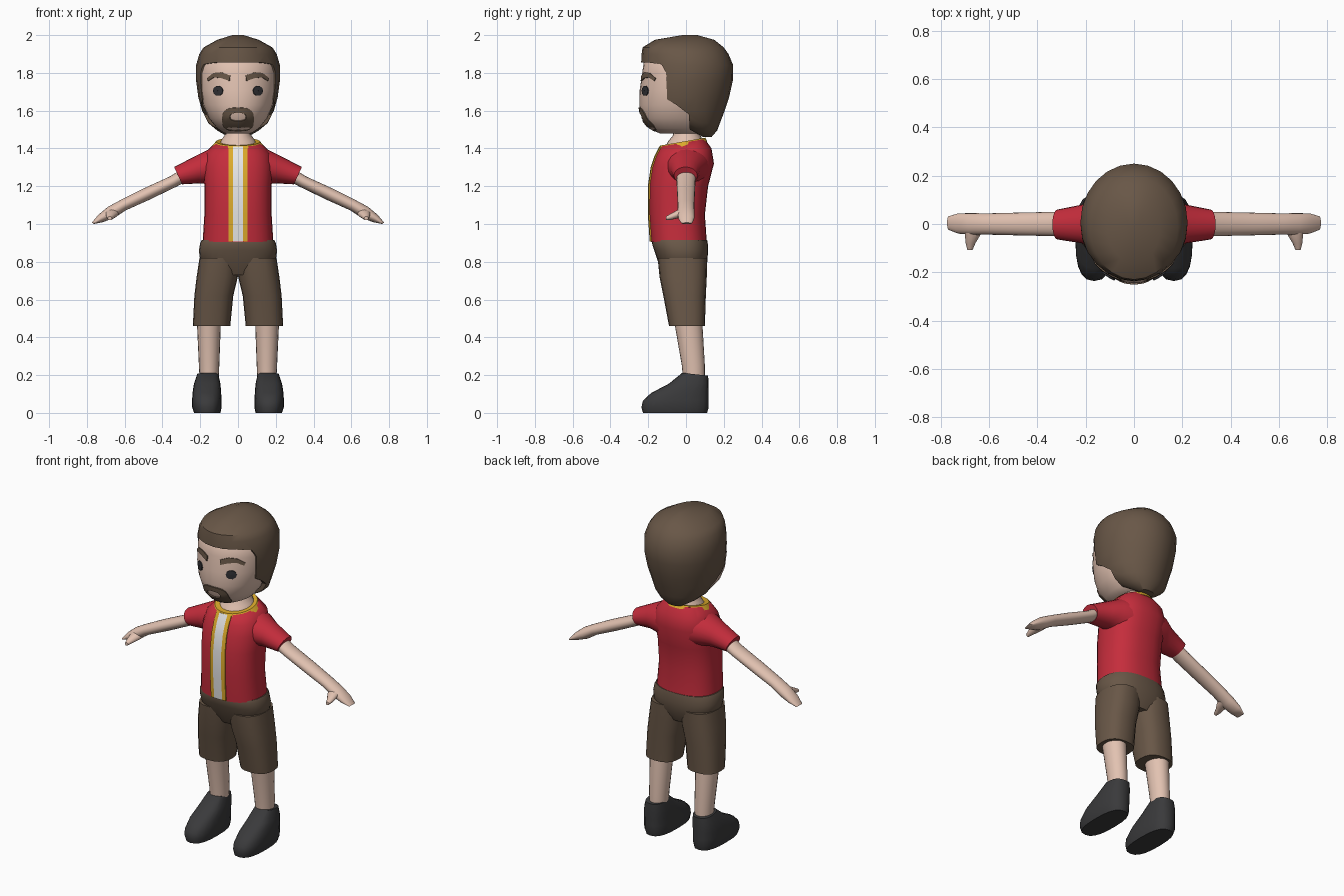
import bpy, bmesh, math
from mathutils import Vector

if "Cube" in bpy.data.objects:
    bpy.data.objects.remove(bpy.data.objects["Cube"])


def material(name, rgb):
    m = bpy.data.materials.new(name)
    m.diffuse_color = (*rgb, 1)
    m.use_nodes = True
    m.node_tree.nodes["Principled BSDF"].inputs["Base Color"].default_value = m.diffuse_color
    return m


SKIN = material("skin", (0.76, 0.54, 0.44))
BROWN = material("brown", (0.14, 0.095, 0.063))
RED = material("red", (0.56, 0.026, 0.045))
YELLOW = material("yellow", (0.72, 0.41, 0.025))
WHITE = material("white", (0.8, 0.8, 0.8))
SHOE = material("shoe_grey", (0.042, 0.042, 0.044))
EYE = material("eye_grey", (0.03, 0.03, 0.034))


def finish(name, bm, mat, angle=50):
    bmesh.ops.recalc_face_normals(bm, faces=bm.faces)
    me = bpy.data.meshes.new(name)
    bm.to_mesh(me)
    bm.free()
    me.materials.append(mat)
    ob = bpy.data.objects.new(name, me)
    bpy.context.collection.objects.link(ob)
    smooth(ob, angle)
    return ob


def smooth(ob, angle):
    bpy.ops.object.select_all(action='DESELECT')
    ob.select_set(True)
    bpy.context.view_layer.objects.active = ob
    bpy.ops.object.shade_smooth_by_angle(angle=math.radians(angle))


def power(v, e):
    return math.copysign(abs(v) ** e, v)


def loft(name, secs, mat, across='X', n=2.0, sides=20, mirror=1):
    """Rings (centre, half width, a0, b0, a1, b1): each spans two points in the
    y-z plane (across X) or the x-z plane (across Y)."""
    bm = bmesh.new()
    rings = []
    for c, w, a0, b0, a1, b1 in secs:
        ring = []
        for i in range(sides):
            t = 2 * math.pi * i / sides
            u = c + w * power(math.sin(t), 2 / n)
            k = (1 - power(math.cos(t), 2 / n)) / 2
            a, b = a0 + (a1 - a0) * k, b0 + (b1 - b0) * k
            p = (u, a, b) if across == 'X' else (a, u, b)
            ring.append(bm.verts.new((p[0] * mirror, p[1], p[2])))
        rings.append(ring)
    for r, q in zip(rings, rings[1:]):
        for i in range(sides):
            j = (i + 1) % sides
            bm.faces.new((r[i], r[j], q[j], q[i]))
    bm.faces.new(rings[0])
    bm.faces.new(rings[-1])
    return finish(name, bm, mat)


def flat(rows):
    """Level rings from (half width, front y, back y, z)."""
    return [(0, w, y0, z, y1, z) for w, y0, y1, z in rows]


def front(secs, n=2.0):
    """Front surface y of a loft at x, z."""
    def surf(x, z):
        z = min(max(z, secs[0][3]), secs[-1][3])
        for s, q in zip(secs, secs[1:]):
            if z <= q[3]:
                k = (z - s[3]) / (q[3] - s[3])
                w, y0, y1 = (s[i] + (q[i] - s[i]) * k for i in (1, 2, 4))
                break
        h = max(0, 1 - abs(x / w) ** n) ** (1 / n)
        return (y0 + y1) / 2 - (y1 - y0) / 2 * h
    return surf


def plate(name, rows, mat, surf, closed=False, mirror=1):
    """Thin plate laid on a front surface; rows of (x, z) points."""
    bm = bmesh.new()
    vs = [[bm.verts.new((x * mirror, surf(x, z) - 0.007, z)) for x, z in r] for r in rows]
    m = len(rows[0])
    for r, q in zip(vs, vs[1:]):
        for i in range(m if closed else m - 1):
            j = (i + 1) % m
            bm.faces.new((r[i], r[j], q[j], q[i]))
    bmesh.ops.recalc_face_normals(bm, faces=bm.faces)
    if sum(f.normal.y for f in bm.faces) > 0:
        bmesh.ops.reverse_faces(bm, faces=bm.faces)
    bmesh.ops.solidify(bm, geom=bm.faces[:], thickness=0.009)
    return finish(name, bm, mat, 40)


def oval(rx, rz, cx, cz, n=2.0, count=20):
    ts = [2 * math.pi * i / count for i in range(count)]
    return [(cx + rx * power(math.cos(t), 2 / n), cz + rz * power(math.sin(t), 2 / n)) for t in ts]


# Head and neck
head = flat([(.07, -.14, .10, 1.48), (.11, -.195, .12, 1.505), (.155, -.235, .14, 1.56),
             (.185, -.247, .15, 1.63), (.2, -.245, .15, 1.71), (.203, -.232, .15, 1.8),
             (.198, -.222, .15, 1.87), (.13, -.15, .12, 1.94)])
loft("head", head, SKIN, sides=28)
face = front(head)
loft("neck", [(0, .1, -.115, 1.40, .088, 1.44), (0, .085, -.095, 1.437, .08, 1.462),
              (0, .066, -.07, 1.468, .07, 1.485), (0, .06, -.06, 1.53, .07, 1.53)], SKIN)

# Hair: full cap with the face opening cut out
hair = loft("hair", flat([(.05, .07, .135, 1.46), (.11, -.02, .165, 1.495), (.158, -.1, .18, 1.535),
                          (.19, -.22, .205, 1.6), (.21, -.24, .228, 1.67), (.222, -.245, .248, 1.76),
                          (.222, -.238, .25, 1.84), (.205, -.235, .225, 1.9), (.182, -.23, .20, 1.935),
                          (.11, -.165, .15, 1.975), (.03, -.02, .06, 2.0)]), BROWN, sides=24)
bm = bmesh.new()
outline = [(-.4, 1.855), (-.2, 1.855), (-.13, 1.845), (-.105, 1.8), (-.1, 1.66), (-.05, 1.63),
           (.015, 1.58), (.02, 1.5), (.1, 1.455), (.1, 1.4), (-.4, 1.4)]
side = bm.faces.new([bm.verts.new((-.4, y, z)) for y, z in outline])
ext = bmesh.ops.extrude_face_region(bm, geom=[side])
bmesh.ops.translate(bm, vec=Vector((.8, 0, 0)), verts=[g for g in ext["geom"] if isinstance(g, bmesh.types.BMVert)])
cutter = finish("face_opening_cutter", bm, BROWN)
cutter.hide_render = True
cut = hair.modifiers.new("face_opening", 'BOOLEAN')
cut.operation, cut.solver, cut.object = 'DIFFERENCE', 'EXACT', cutter
bpy.context.view_layer.objects.active = hair
bpy.ops.object.modifier_apply(modifier=cut.name)
bpy.data.objects.remove(cutter)
smooth(hair, 40)

# Face details
plate("beard", [oval(.085, .063, 0, 1.553, 3), oval(.066, .043, 0, 1.56, 3), oval(.044, .022, 0, 1.566, 2.5)],
      BROWN, face, closed=True)

# Shirt
shirt = [(0, .187, -.185, .905, .11, .905), (0, .178, -.195, 1.05, .10, 1.05),
         (0, .178, -.195, 1.2, .117, 1.2), (0, .184, -.18, 1.30, .148, 1.32),
         (0, .168, -.16, 1.36, .135, 1.40), (0, .12, -.135, 1.41, .1, 1.45)]
loft("shirt", shirt, RED, n=2.4, sides=28)
chest = front(shirt, 2.4)
loft("collar", [(0, .138, -.151, 1.385, .113, 1.437), (0, .117, -.137, 1.415, .102, 1.457),
                (0, .1, -.115, 1.415, .09, 1.452)], YELLOW, sides=28)
heights = (.908, 1.05, 1.2, 1.3, 1.36, 1.41)
plate("front_panel", [[(-.027, z), (0, z), (.027, z)] for z in heights], WHITE, chest)

# Shorts hips
loft("shorts_hips", flat([(.12, -.11, .08, .73), (.2, -.148, .113, .8), (.207, -.168, .117, .86),
                          (.2, -.181, .115, .9), (.192, -.178, .112, .915)]), BROWN, n=2.4, sides=28)

for s, tag in ((1, "left"), (-1, "right")):
    # Eyes, brows and shirt trim
    plate("eye_" + tag, [oval(.026, .027, .107, 1.705, count=10), oval(.001, .001, .107, 1.705, count=10)],
          EYE, face, closed=True, mirror=s)
    plate("brow_" + tag, [[(.043, 1.787), (.09, 1.804), (.13, 1.8), (.165, 1.772)],
                          [(.045, 1.757), (.09, 1.773), (.13, 1.776), (.16, 1.757)]], BROWN, face, mirror=s)
    plate("trim_" + tag, [[(.027, z), (.05, z)] for z in heights], YELLOW, chest, mirror=s)
    # Sleeve, arm with hand, thumb
    loft("sleeve_" + tag, [(.005, .12, .09, 1.42, .09, 1.19), (.005, .105, .16, 1.393, .16, 1.215),
                           (0, .08, .225, 1.36, .205, 1.215), (-.002, .062, .338, 1.302, .296, 1.21)],
         RED, 'Y', mirror=s)
    loft("arm_" + tag, [(0, .05, .30, 1.29, .27, 1.228), (0, .05, .36, 1.252, .325, 1.198),
                        (0, .047, .50, 1.188, .47, 1.128), (0, .044, .62, 1.128, .595, 1.072),
                        (0, .045, .69, 1.09, .655, 1.032), (.002, .042, .74, 1.048, .715, 1.01),
                        (.004, .028, .774, 1.007, .762, 1.0)], SKIN, 'Y', mirror=s)
    loft("thumb_" + tag, [(.665, .038, -.01, 1.035, -.01, 1.085), (.668, .032, -.045, 1.03, -.045, 1.075),
                          (.677, .02, -.08, 1.022, -.08, 1.055), (.679, .011, -.107, 1.02, -.107, 1.04)],
         SKIN, sides=12, mirror=s)
    # Shorts leg, shin, shoe
    loft("shorts_leg_" + tag, [(.14, .099, -.09, .46, .10, .46), (.128, .103, -.12, .62, .105, .62),
                               (.11, .109, -.14, .72, .11, .72), (.1, .104, -.15, .82, .112, .82)],
         BROWN, n=2.5, mirror=s)
    loft("shin_" + tag, [(.153, .05, -.015, .17, .1, .17), (.153, .054, -.022, .25, .1, .25),
                         (.154, .063, -.06, .47, .087, .47)], SKIN, mirror=s)
    loft("shoe_" + tag, [(.163, .07, -.228, 0, .112, 0), (.165, .078, -.236, .03, .12, .03),
                         (.165, .078, -.228, .065, .12, .065), (.165, .076, -.185, .105, .12, .105),
                         (.163, .07, -.09, .155, .12, .155), (.16, .056, -.02, .212, .117, .197)],
         SHOE, n=2.6, mirror=s)
